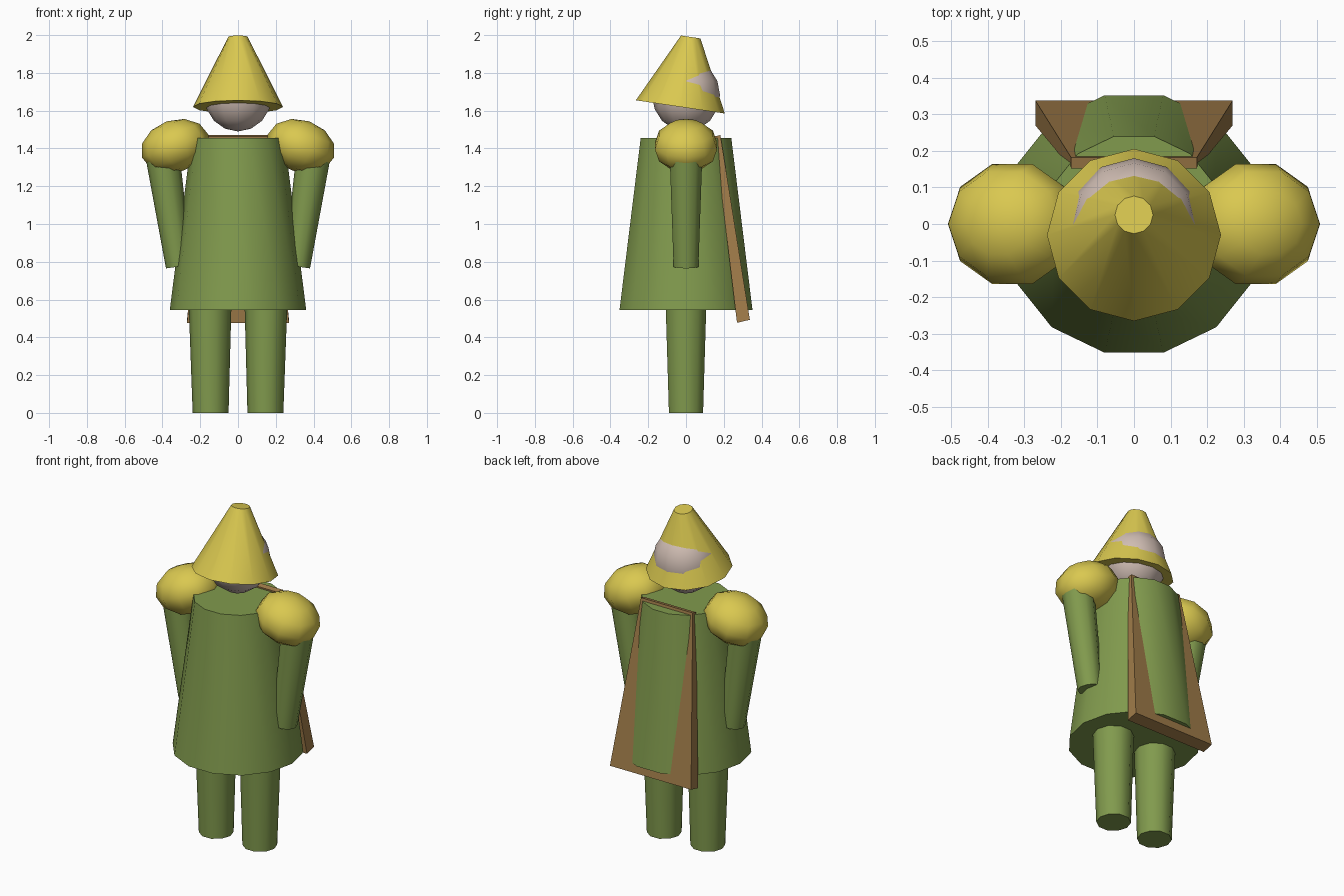
import bpy
import bmesh
import math
from mathutils import Matrix, Vector

cube = bpy.data.objects.get("Cube")
if cube:
    bpy.data.objects.remove(cube, do_unlink=True)


def material(name, rgb):
    mat = bpy.data.materials.new(name)
    mat.use_nodes = True
    mat.diffuse_color = (*rgb, 1)
    mat.node_tree.nodes["Principled BSDF"].inputs["Base Color"].default_value = (*rgb, 1)
    return mat


GREEN = material("green cloth", (0.22, 0.325, 0.075))
YELLOW = material("yellow straw", (0.70, 0.58, 0.08))
BROWN = material("brown wood", (0.35, 0.20, 0.066))
PALE = material("pale skin", (0.63, 0.51, 0.45))


def finish(name, bm, mat):
    bmesh.ops.recalc_face_normals(bm, faces=bm.faces)
    mesh = bpy.data.meshes.new(name)
    bm.to_mesh(mesh)
    bm.free()
    mesh.materials.append(mat)
    mesh.shade_smooth()
    mesh.set_sharp_from_angle(angle=math.radians(50))
    obj = bpy.data.objects.new(name, mesh)
    bpy.context.collection.objects.link(obj)
    return obj


def align_to_x(bm):
    """Turn the ring of vertices so that one of them lies on +x."""
    v = max(bm.verts, key=lambda v: v.co.xy.length).co
    bm.transform(Matrix.Rotation(-math.atan2(v.y, v.x), 4, "Z"))


def tapered(name, low, high, r_low, r_high, sides, mat):
    """Capped cone section running from the point low to the point high."""
    low, high = Vector(low), Vector(high)
    axis = high - low
    bm = bmesh.new()
    bmesh.ops.create_cone(bm, cap_ends=True, segments=sides, radius1=r_low,
                          radius2=r_high, depth=axis.length)
    align_to_x(bm)
    turn = Vector((0, 0, 1)).rotation_difference(axis).to_matrix().to_4x4()
    bm.transform(Matrix.Translation((low + high) / 2) @ turn)
    return finish(name, bm, mat)


def ball(name, center, radii, sides, rings, mat, tilt=0):
    bm = bmesh.new()
    bmesh.ops.create_uvsphere(bm, u_segments=sides, v_segments=rings, radius=1)
    align_to_x(bm)
    bm.transform(Matrix.Translation(center)
                 @ Matrix.Rotation(math.radians(tilt), 4, "Y")
                 @ Matrix.Diagonal((*radii, 1)))
    return finish(name, bm, mat)


# Robe, head and hat
tapered("robe", (0, 0, 0.545), (0, 0, 1.455), 0.361, 0.246, 14, GREEN)
ball("head", (0, 0, 1.683), (0.18, 0.18, 0.193), 12, 8, PALE)
tapered("hat", (0, -0.03, 1.62), (0, 0.025, 1.99), 0.238, 0.052, 12, YELLOW)

# Legs, arms and shoulder pads
for side, s in (("left", 1), ("right", -1)):
    tapered(side + "_leg", (s * 0.145, 0, 0), (s * 0.148, 0, 0.6),
            0.095, 0.114, 10, GREEN)
    tapered(side + "_arm", (s * 0.313, 0, 0.775), (s * 0.405, 0, 1.4),
            0.069, 0.092, 10, GREEN)
    ball(side + "_shoulder_pad", (s * 0.333, 0, 1.413), (0.186, 0.173, 0.138),
         10, 6, YELLOW, tilt=s * 19)

# Back board: wide at the foot, narrow at the top, leaning against the robe
bm = bmesh.new()
for half_width, corners in ((0.27, ((0.27, 0.477), (0.338, 0.493))),
                            (0.172, ((0.152, 1.464), (0.182, 1.471)))):
    for y, z in corners:
        for s in (-1, 1):
            bm.verts.new((s * half_width, y, z))
bmesh.ops.convex_hull(bm, input=bm.verts)
bmesh.ops.dissolve_limit(bm, angle_limit=math.radians(2), verts=bm.verts, edges=bm.edges)
finish("back_board", bm, BROWN)
